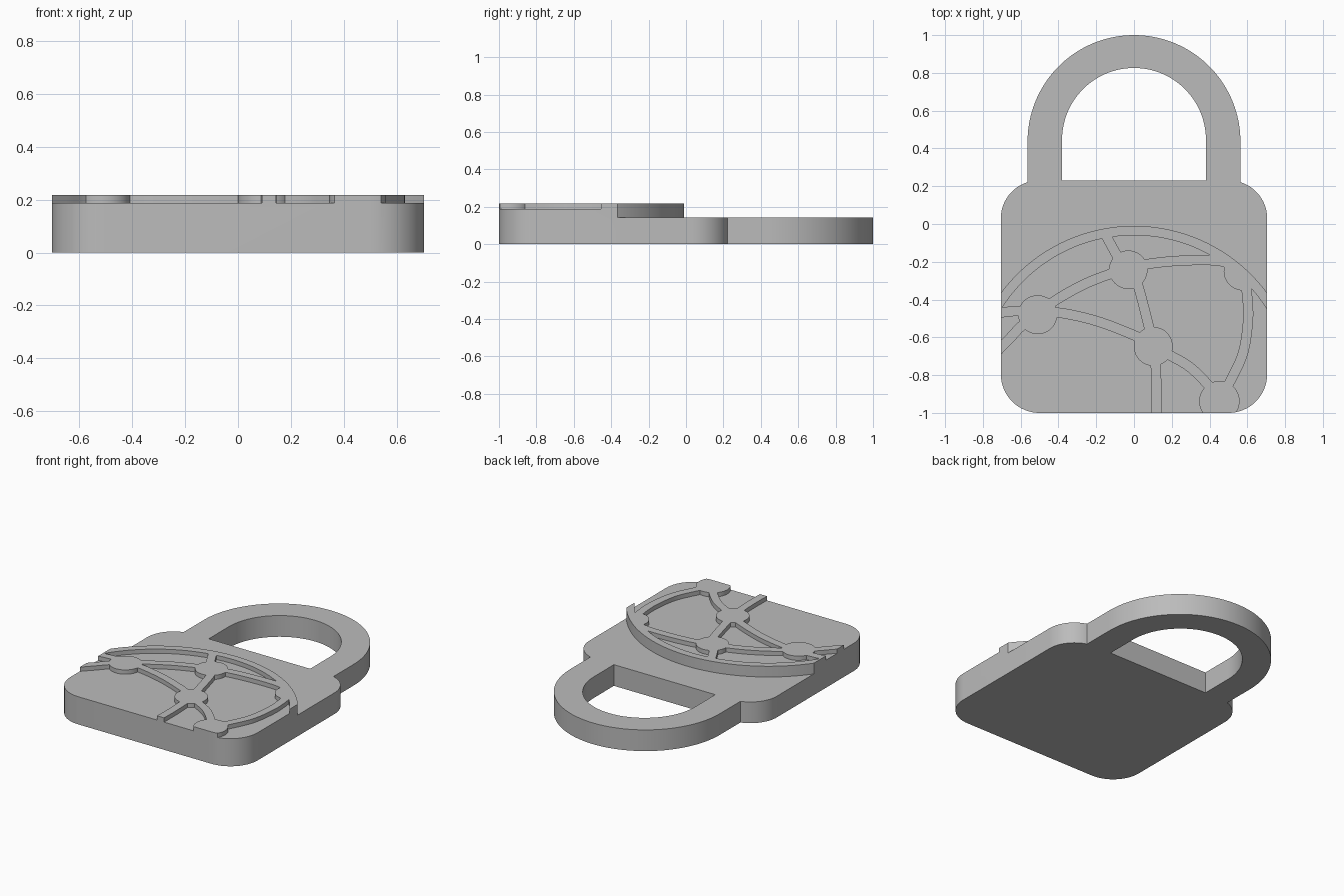
import bpy, bmesh, math
from mathutils import Vector

if "Cube" in bpy.data.objects:
    bpy.data.objects.remove(bpy.data.objects["Cube"], do_unlink=True)

BODY_TOP, PANEL_TOP, RELIEF_TOP = 0.144, 0.188, 0.217
GLOBE, GLOBE_R, RIM_R = (0, -0.887), 0.877, 0.827


def arc(centre, r, start, end, n):
    """Points along an arc, angles in degrees."""
    angles = [math.radians(start + (end - start) * i / n) for i in range(n + 1)]
    return [Vector((centre[0] + r * math.cos(a), centre[1] + r * math.sin(a))) for a in angles]


def prism(name, outline, z0, z1):
    """Extrude a flat outline between two heights."""
    bm = bmesh.new()
    base = bm.faces.new([bm.verts.new((p[0], p[1], z0)) for p in outline])
    top = bmesh.ops.extrude_face_region(bm, geom=[base])["geom"]
    verts = [g for g in top if isinstance(g, bmesh.types.BMVert)]
    bmesh.ops.translate(bm, verts=verts, vec=(0, 0, z1 - z0))
    bmesh.ops.recalc_face_normals(bm, faces=bm.faces)
    mesh = bpy.data.meshes.new(name)
    bm.to_mesh(mesh)
    bm.free()
    obj = bpy.data.objects.new(name, mesh)
    bpy.context.collection.objects.link(obj)
    return obj


def disc(name, centre, r, z0, z1, n=48):
    return prism(name, arc(centre, r, 0, 360, n)[:-1], z0, z1)


def slab(name, z0, z1):
    return prism(name, [(-2, -2), (2, -2), (2, 2), (-2, 2)], z0, z1)


def combine(target, other, operation):
    """Apply a boolean and discard the second solid."""
    mod = target.modifiers.new("combine", "BOOLEAN")
    mod.operation, mod.object, mod.solver = operation, other, "EXACT"
    bpy.context.view_layer.update()
    deps = bpy.context.evaluated_depsgraph_get()
    mesh = bpy.data.meshes.new_from_object(target.evaluated_get(deps))
    target.modifiers.clear()
    target.data = mesh
    bpy.data.objects.remove(other, do_unlink=True)


def smooth_path(points, steps=8):
    """Catmull-Rom curve through the points."""
    p = [Vector(q) for q in points]
    p = [2 * p[0] - p[1]] + p + [2 * p[-1] - p[-2]]
    path = []
    for a, b, c, d in zip(p, p[1:], p[2:], p[3:]):
        for i in range(steps):
            t = i / steps
            path.append(0.5 * (2 * b + (c - a) * t + (2 * a - 5 * b + 4 * c - d) * t * t
                               + (3 * b - a - 3 * c + d) * t ** 3))
    return path + [p[-2]]


def band(name, points, width, z0, z1):
    path = smooth_path(points)
    left, right = [], []
    for i, q in enumerate(path):
        d = (path[min(i + 1, len(path) - 1)] - path[max(i - 1, 0)]).normalized()
        side = Vector((-d.y, d.x)) * width / 2
        left.append(q + side)
        right.append(q - side)
    return prism(name, left + right[::-1], z0, z1)


# Network nodes
west, north, middle = (-0.51, -0.48), (-0.03, -0.242), (0.102, -0.648)
south, east = (0.452, -0.938), (0.577, -0.25)
nodes = [(west, 0.103), (north, 0.102), (middle, 0.103), (south, 0.107), (east, 0.102)]

# Curved links between the nodes
links = [
    [(-0.16, -0.04), (-0.1, -0.15), (-0.05, -0.235)],
    [north, (0.06, -0.214), (0.25, -0.194), (0.46, -0.197), east],
    [west, (-0.425, -0.41), (-0.27, -0.322), (-0.118, -0.262), north],
    [west, (-0.41, -0.468), (-0.2, -0.513), (0.02, -0.598), middle],
    [west, (-0.6, -0.46), (-0.74, -0.473)],
    [west, (-0.595, -0.54), (-0.66, -0.608), (-0.75, -0.7)],
    [north, (0.018, -0.32), (0.05, -0.43), (0.08, -0.55), middle],
    [middle, (0.113, -0.73), (0.119, -0.87), (0.117, -1.05)],
    [middle, (0.19, -0.695), (0.295, -0.757), (0.39, -0.85), south],
    [(0.585, -0.28), (0.601, -0.4), (0.603, -0.52), (0.575, -0.69), (0.5, -0.85), south],
]

# Globe rim
relief = disc("globe_rim", GLOBE, GLOBE_R + 0.1, 0, 0.4, 192)
combine(relief, disc("rim_hole", GLOBE, RIM_R, -1, 1, 192), "DIFFERENCE")

# Nodes and links joined to the rim, at staggered heights until trimmed
pieces = [disc("node", c, r, 0.1 - i * 0.003, 0.3 + i * 0.003) for i, (c, r) in enumerate(nodes)]
pieces += [band("link", pts, 0.053, 0.08 - i * 0.003, 0.32 + i * 0.003)
           for i, pts in enumerate(links)]
for piece in pieces:
    combine(relief, piece, "UNION")

# Sunken panels between the links, then trim to the round globe
combine(relief, slab("panels", -0.9, PANEL_TOP), "UNION")
combine(relief, disc("globe_edge", GLOBE, GLOBE_R, -0.5, RELIEF_TOP, 192), "INTERSECT")

# Lower level of the lock face and shackle
combine(relief, slab("face_level", -1, BODY_TOP), "UNION")

# Padlock outline: rounded body running into the shackle
half = (arc((0.5, -0.795), 0.205, -90, 0, 16)
        + arc((0.505, 0.03), 0.2, 0, 73, 16)
        + arc((0, 0.4365), 0.5635, 0, 90, 48))
outline = half + [Vector((-p.x, p.y)) for p in reversed(half[:-1])]
padlock = prism("padlock", outline, 0, 1)

# Shackle opening
opening = [Vector((-0.381, 0.23)), Vector((0.381, 0.23))] + arc((0, 0.445), 0.381, 0, 180, 96)
combine(padlock, prism("shackle_opening", opening, -1, 2), "DIFFERENCE")
combine(padlock, relief, "INTERSECT")

# Colour
grey = bpy.data.materials.new("plain_grey")
grey.use_nodes = True
colour = (0.5, 0.5, 0.5, 1)
grey.diffuse_color = colour
grey.node_tree.nodes["Principled BSDF"].inputs["Base Color"].default_value = colour
padlock.data.materials.clear()
padlock.data.materials.append(grey)
for poly in padlock.data.polygons:
    poly.material_index = 0

# Smooth curves, crisp edges
bpy.ops.object.select_all(action="DESELECT")
padlock.select_set(True)
bpy.context.view_layer.objects.active = padlock
bpy.ops.object.shade_smooth_by_angle(angle=math.radians(30))
